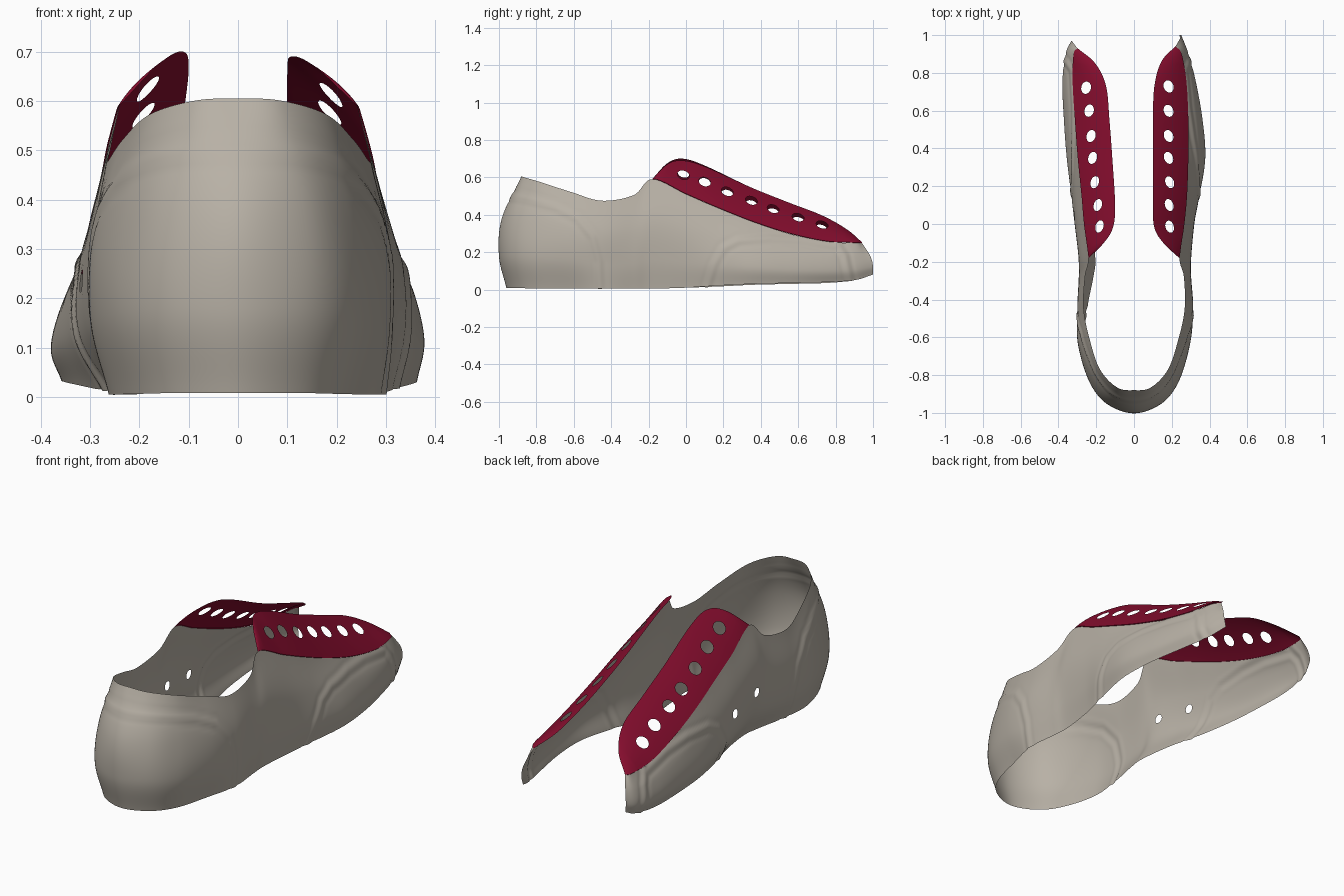
import bpy, bmesh, math
from mathutils import Vector as V

if "Cube" in bpy.data.objects:
    bpy.data.objects.remove(bpy.data.objects["Cube"])


def material(name, col):
    m = bpy.data.materials.new(name)
    m.diffuse_color = (*col, 1)
    m.use_nodes = True
    m.node_tree.nodes["Principled BSDF"].inputs["Base Color"].default_value = m.diffuse_color
    return m


GREY = material("warm grey fabric", (0.48, 0.44, 0.38))
RED = material("burgundy leather", (0.235, 0.004, 0.027))


def spline(pts, steps):
    """Smooth curve through the points (Catmull-Rom)."""
    p = [2 * pts[0] - pts[1]] + list(pts) + [2 * pts[-1] - pts[-2]]
    out = []
    for i in range(1, len(p) - 2):
        a, b, c, d = p[i - 1:i + 3]
        for k in range(steps):
            t = k / steps
            out.append(0.5 * (2 * b + (c - a) * t + (2 * a - 5 * b + 4 * c - d) * t * t
                              + (3 * b - a - 3 * c + d) * t ** 3))
    return out + [pts[-1].copy()]


def grid_mesh(columns, flip=False):
    """Quad sheet from columns of points."""
    bm = bmesh.new()
    vs = [[bm.verts.new(p) for p in c] for c in columns]
    for a, b in zip(vs, vs[1:]):
        for j in range(len(a) - 1):
            f = [a[j], b[j], b[j + 1], a[j + 1]]
            bm.faces.new(f[::-1] if flip else f)
    bm.normal_update()
    return bm


def punch(bm, centre, r):
    """Open a round hole and pull its rim onto the circle."""
    dead = [v for v in bm.verts if (v.co - centre).length < r]
    rim = {w for v in dead for f in v.link_faces for w in f.verts} - set(dead)
    bmesh.ops.delete(bm, geom=dead, context='VERTS')
    for v in rim:
        if v.is_valid:
            v.co = centre + (v.co - centre).normalized() * r


def finish(bm, name, mat):
    bmesh.ops.remove_doubles(bm, verts=bm.verts, dist=1e-5)
    me = bpy.data.meshes.new(name)
    bm.to_mesh(me)
    bm.free()
    me.materials.append(mat)
    ob = bpy.data.objects.new(name, me)
    bpy.context.collection.objects.link(ob)
    bpy.context.view_layer.objects.active = ob
    ob.select_set(True)
    bpy.ops.object.shade_smooth_by_angle(angle=math.radians(50))
    ob.select_set(False)


# Side sections: y, bottom z, top z, then x at four levels going up
RIGHT = [
    (-.45, .005, .475, .298, .310, .310, .268),
    (-.28, .005, .505, .285, .301, .298, .264),
    (-.18, .005, .590, .280, .299, .297, .241),
    (0.00, .010, .510, .300, .318, .312, .264),
    (0.15, .020, .445, .330, .347, .328, .278),
    (0.35, .030, .365, .362, .377, .347, .285),
    (0.55, .035, .300, .350, .363, .340, .285),
    (0.75, .040, .257, .312, .328, .314, .275),
    (0.90, .050, .250, .275, .289, .278, .250)]
LEFT = [
    (-.45, .005, .475, -.248, -.292, -.298, -.266),
    (-.28, .005, .505, -.215, -.282, -.290, -.259),
    (-.18, .005, .590, -.205, -.281, -.290, -.240),
    (0.00, .010, .510, -.235, -.308, -.305, -.262),
    (0.15, .015, .445, -.280, -.330, -.317, -.275),
    (0.35, .025, .365, -.328, -.356, -.335, -.295),
    (0.55, .030, .300, -.350, -.371, -.352, -.310),
    (0.75, .035, .257, -.358, -.379, -.362, -.322),
    (0.90, .050, .250, -.345, -.362, -.350, -.318)]
# Heel sections, centre outwards, mirrored
HEEL = [
    [(0, -.96, .008), (0, -1.0, .18), (0, -.985, .38), (0, -.88, .605)],
    [(.13, -.91, .008), (.145, -.95, .18), (.14, -.93, .38), (.09, -.865, .60)],
    [(.21, -.80, .006), (.238, -.83, .17), (.228, -.81, .36), (.18, -.77, .572)],
    [(.26, -.62, .005), (.295, -.63, .16), (.288, -.63, .33), (.235, -.61, .52)]]
TOE_R = [(.24, 1.0, .08), (.25, 1.0, .125), (.245, .985, .18), (.22, .94, .25)]
TOE_L = [(-.325, .965, .075), (-.332, .97, .12), (-.322, .96, .18), (-.30, .93, .25)]


def section(row):
    y, zb, zt, *xs = row
    return [V((x, y, zb + f * (zt - zb))) for x, f in zip(xs, (0, .27, .62, 1))]


def vecs(pts, s=1):
    return [V((s * x, y, z)) for x, y, z in pts]


stations = ([vecs(TOE_L)] + [section(r) for r in LEFT[::-1]]
            + [vecs(h, -1) for h in HEEL[:0:-1]] + [vecs(h) for h in HEEL]
            + [section(r) for r in RIGHT] + [vecs(TOE_R)])
rails = [spline([s[k] for s in stations], 16) for k in range(4)]
columns = [spline(list(c), 12) for c in zip(*rails)]
top_edge = rails[3]
wall = grid_mesh(columns)

# Raised stitched seams around the heel counter and the toe panel (y, z)
SEAMS = [
    [(-.46, 0), (-.465, .15), (-.50, .28), (-.58, .38), (-.70, .44), (-.85, .485), (-1.05, .515)],
    [(.11, 0), (.15, .13), (.20, .22), (.28, .262), (.45, .275), (.62, .265), (.82, .23)],
    [(.79, .27), (.85, .18), (.88, .04)]]


def seam_distance(y, z, line):
    best = 9
    p = V((y, z))
    for a, b in zip(line, line[1:]):
        a, b = V(a), V(b)
        t = max(0, min(1, (p - a).dot(b - a) / (b - a).length_squared))
        best = min(best, (p - a - t * (b - a)).length)
    return best


moves = []
for v in wall.verts:
    d = min(seam_distance(v.co.y, v.co.z, s) for s in SEAMS)
    lift = .004 * math.exp(-(d / .014) ** 2) - .002 * math.exp(-((d - .03) / .01) ** 2)
    moves.append((v, v.normal * lift))
for v, m in moves:
    if abs(v.co.y) < .98:
        v.co += m

# Two vent holes on the left side
for y, z in ((.05, .24), (-.16, .255)):
    near = min((v for v in wall.verts if v.co.x < 0),
               key=lambda v: (v.co.y - y) ** 2 + (v.co.z - z) ** 2)
    punch(wall, near.co.copy(), .023)
finish(wall, "shoe_upper_wall", GREY)

# Eyelet panels: seam y, then the inner edge x, y, z
PANEL_R = [(-.18, .239, -.18, .592), (-.15, .155, -.10, .67), (-.05, .108, -.02, .69),
           (.10, .10, .10, .658), (.35, .10, .35, .545), (.55, .10, .55, .465),
           (.75, .108, .73, .395), (.88, .145, .86, .322), (.94, .218, .94, .254)]
PANEL_L = [(-.18, -.239, -.18, .592), (-.15, -.16, -.10, .675), (-.05, -.112, -.02, .70),
           (.10, -.10, .10, .663), (.35, -.115, .35, .545), (.55, -.13, .55, .465),
           (.75, -.148, .73, .395), (.87, -.205, .85, .322), (.93, -.298, .93, .254)]
HOLES_Y = (.725, .595, .47, .35, .225, .105, -.015)


def seam_point(y, side):
    pts = [p for p in top_edge if p.x * side > 0 and p.y > -.3]
    pts.sort(key=lambda p: p.y)
    for a, b in zip(pts, pts[1:]):
        if a.y <= y <= b.y:
            return a.lerp(b, (y - a.y) / (b.y - a.y))
    return pts[-1].copy()


for name, side, rows, hx in (("right_eyelet_panel", 1, PANEL_R, (.187, .187)),
                             ("left_eyelet_panel", -1, PANEL_L, (-.185, -.25))):
    seam_y = spline([V((r[0], 0, 0)) for r in rows], 16)
    inner = spline([V(r[1:]) for r in rows], 16)
    cols = []
    for sy, q in zip(seam_y, inner):
        p = seam_point(sy.x, side)
        out = V((side * .7, 0, .7))
        bulge = min(1, (q - p).length / .15)
        col = [p]
        for k in range(25):
            t = k / 24
            col.append(p.lerp(q, t) + out * (.004 * (1 - t) + .03 * t * (1 - t)) * bulge)
        cols.append(col)
    panel = grid_mesh(cols, side < 0)
    for y in HOLES_Y:
        x = hx[0] + (hx[1] - hx[0]) * (y + .015) / .74
        near = min(panel.verts, key=lambda v: (v.co.x - x) ** 2 + (v.co.y - y) ** 2)
        punch(panel, near.co.copy(), .033)
    finish(panel, name, RED)
